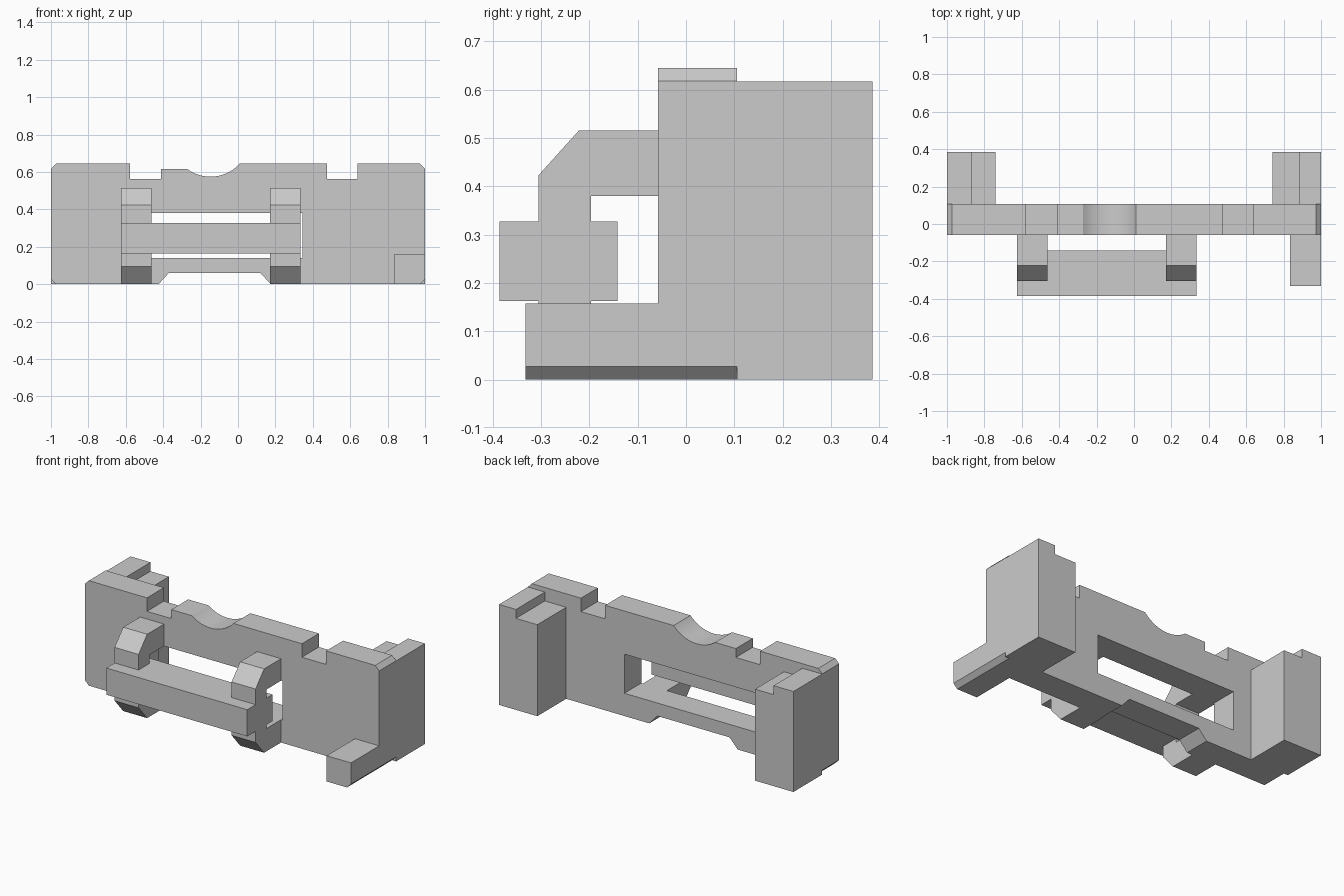
import bpy, bmesh, math

if "Cube" in bpy.data.objects:
    bpy.data.objects.remove(bpy.data.objects["Cube"])


def extrude_profile(name, points, lo, hi, axis):
    """Extrude a closed profile: (x, z) along 'y', or (y, z) along 'x'."""
    place = {'y': lambda p, t: (p[0], t, p[1]),
             'x': lambda p, t: (t, p[0], p[1])}[axis]
    bm = bmesh.new()
    a = [bm.verts.new(place(p, lo)) for p in points]
    b = [bm.verts.new(place(p, hi)) for p in points]
    bm.faces.new(a)
    bm.faces.new(b[::-1])
    n = len(points)
    for i in range(n):
        j = (i + 1) % n
        bm.faces.new((a[j], a[i], b[i], b[j]))
    bmesh.ops.recalc_face_normals(bm, faces=bm.faces)
    mesh = bpy.data.meshes.new(name)
    bm.to_mesh(mesh)
    bm.free()
    ob = bpy.data.objects.new(name, mesh)
    bpy.context.collection.objects.link(ob)
    return ob


def activate(ob):
    bpy.ops.object.select_all(action='DESELECT')
    ob.select_set(True)
    bpy.context.view_layer.objects.active = ob


def rect(u0, u1, v0, v1):
    return [(u0, v0), (u1, v0), (u1, v1), (u0, v1)]


FRONT, BACK, REAR = -0.058, 0.106, 0.386   # y of plate faces and rear blocks
TOP, NOTCH, C = 0.645, 0.562, 0.027        # plate top, notch floor, chamfer

# Scooped dip in the top edge, from right to left
cx, cz, r = -0.147, 0.785, 0.21
a0 = math.atan2(TOP - cz, 0.01 - cx)
a1 = math.atan2(0.617 - cz, -0.273 - cx)
scoop = [(cx + r * math.cos(a0 + (a1 - a0) * i / 20),
          cz + r * math.sin(a0 + (a1 - a0) * i / 20)) for i in range(21)]

# Main plate with notched top edge and recessed bottom edge
plate = extrude_profile("main_plate", [
    (-1 + C, 0), (-0.425, 0), (-0.37, 0.06), (0.12, 0.06), (0.175, 0),
    (1 - C, 0), (1, C), (1, TOP - C), (1 - C, TOP),
    (0.64, TOP), (0.64, NOTCH), (0.475, NOTCH), (0.475, TOP),
    *scoop,
    (-0.413, 0.617), (-0.413, NOTCH), (-0.578, NOTCH), (-0.578, TOP),
    (-1 + C, TOP), (-1, TOP - C), (-1, C)], FRONT, BACK, 'y')
activate(plate)
bpy.ops.object.shade_smooth_by_angle(angle=math.radians(25))

# Window through the plate
cutter = extrude_profile("window_cutter", rect(-0.615, 0.344, 0.14, 0.38),
                         FRONT - 0.1, BACK + 0.1, 'y')
cutter.hide_render = True
cut = plate.modifiers.new("window", 'BOOLEAN')
cut.object = cutter
cut.operation = 'DIFFERENCE'
cut.solver = 'EXACT'
bpy.ops.object.modifier_apply(modifier=cut.name)
bpy.data.objects.remove(cutter)

# Pair of C-shaped brackets on the front
bracket = [(FRONT, 0.515), (-0.222, 0.515), (-0.305, 0.423), (-0.305, 0.095),
           (-0.222, 0), (FRONT, 0), (FRONT, 0.14), (-0.197, 0.14),
           (-0.197, 0.38), (FRONT, 0.38)]
for side, x in (("left", -0.625), ("right", 0.17)):
    extrude_profile(side + "_bracket", bracket, x, x + 0.163, 'x')

# Horizontal bar through the brackets
extrude_profile("cross_bar", rect(-0.386, -0.142, 0.163, 0.327),
                -0.625, 0.333, 'x')

# Stepped blocks at the rear ends
for side, s, step in (("left", -1, 0.865), ("right", 1, 0.885)):
    extrude_profile(side + "_rear_block", [
        (s * 0.74, 0), (s, 0), (s, 0.617), (s * step, 0.617),
        (s * step, NOTCH), (s * 0.74, NOTCH)], BACK, REAR, 'y')

# Small foot at the front right
extrude_profile("front_foot", [
    (0.835, 0), (1 - C, 0), (1, C), (1, 0.158), (0.835, 0.158)],
    -0.332, FRONT, 'y')
